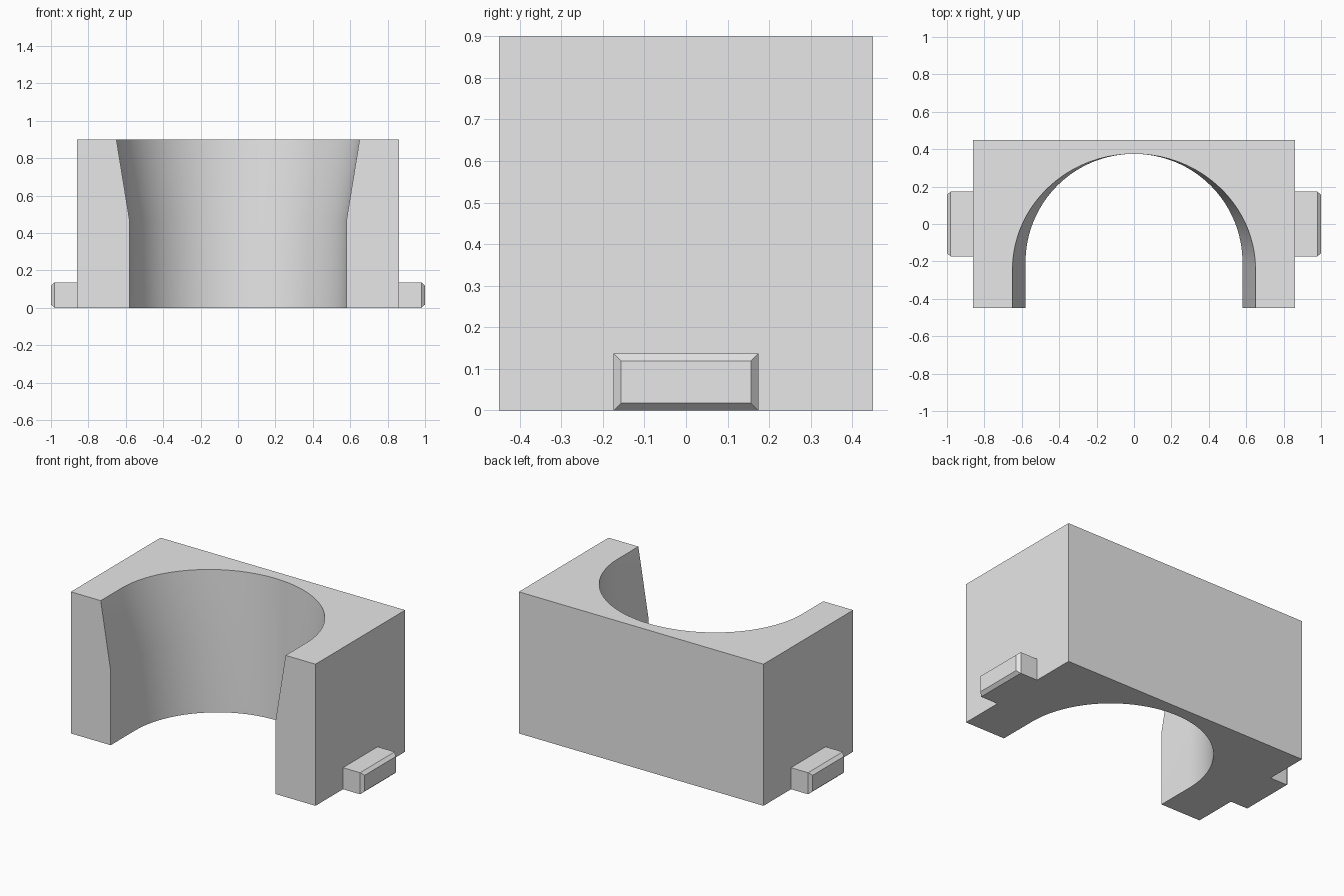
import bpy, bmesh, math

if "Cube" in bpy.data.objects:
    bpy.data.objects.remove(bpy.data.objects["Cube"], do_unlink=True)

grey = bpy.data.materials.new("light_grey")
grey.use_nodes = True
grey.diffuse_color = (0.8, 0.8, 0.8, 1)
grey.node_tree.nodes["Principled BSDF"].inputs["Base Color"].default_value = (0.8, 0.8, 0.8, 1)

WIDTH, DEPTH, HEIGHT = 0.86, 0.45, 0.9   # half width, half depth, full height
APEX = 0.375                             # deepest point of the cavity
STEPS = 64


def add_object(name, bm):
    bmesh.ops.recalc_face_normals(bm, faces=bm.faces)
    mesh = bpy.data.meshes.new(name)
    bm.to_mesh(mesh)
    bm.free()
    mesh.materials.append(grey)
    obj = bpy.data.objects.new(name, mesh)
    bpy.context.collection.objects.link(obj)
    return obj


def outline(rx, ry):
    """Block outline with an arched opening: front ends, arc, then outer corners."""
    pts = [(-rx, -DEPTH)]
    for i in range(STEPS + 1):
        a = math.pi * (1 - i / STEPS)
        pts.append((rx * math.cos(a), APEX - ry + ry * math.sin(a)))
    pts.append((rx, -DEPTH))
    return pts + [(WIDTH, -DEPTH), (WIDTH, DEPTH), (-WIDTH, DEPTH), (-WIDTH, -DEPTH)]


# Body: straight opening below, flared sideways above
bm = bmesh.new()
rings = []
for z, rx, ry in ((0, 0.58, 0.58), (0.47, 0.58, 0.58), (HEIGHT, 0.65, 0.62)):
    rings.append([bm.verts.new((x, y, z)) for x, y in outline(rx, ry)])
for low, high in zip(rings, rings[1:]):
    for i in range(len(low)):
        j = (i + 1) % len(low)
        bm.faces.new((low[i], low[j], high[j], high[i]))
bm.faces.new(rings[0][::-1])
bm.faces.new(rings[-1])
body = add_object("body", bm)
bpy.context.view_layer.objects.active = body
body.select_set(True)
bpy.ops.object.shade_smooth_by_angle(angle=math.radians(30))
body.select_set(False)


# Side tabs with a chamfered outer face
def add_tab(name, side):
    bm = bmesh.new()
    loops = []
    for x, inset in ((WIDTH, 0), (0.98, 0), (1.0, 0.018)):
        y, z0, z1 = 0.174 - inset, inset, 0.137 - inset
        loops.append([bm.verts.new((side * x, *p))
                      for p in ((-y, z0), (y, z0), (y, z1), (-y, z1))])
    for a, b in zip(loops, loops[1:]):
        for i in range(4):
            j = (i + 1) % 4
            bm.faces.new((a[i], a[j], b[j], b[i]))
    bm.faces.new(loops[0])
    bm.faces.new(loops[-1])
    add_object(name, bm)


add_tab("left_tab", 1)
add_tab("right_tab", -1)
